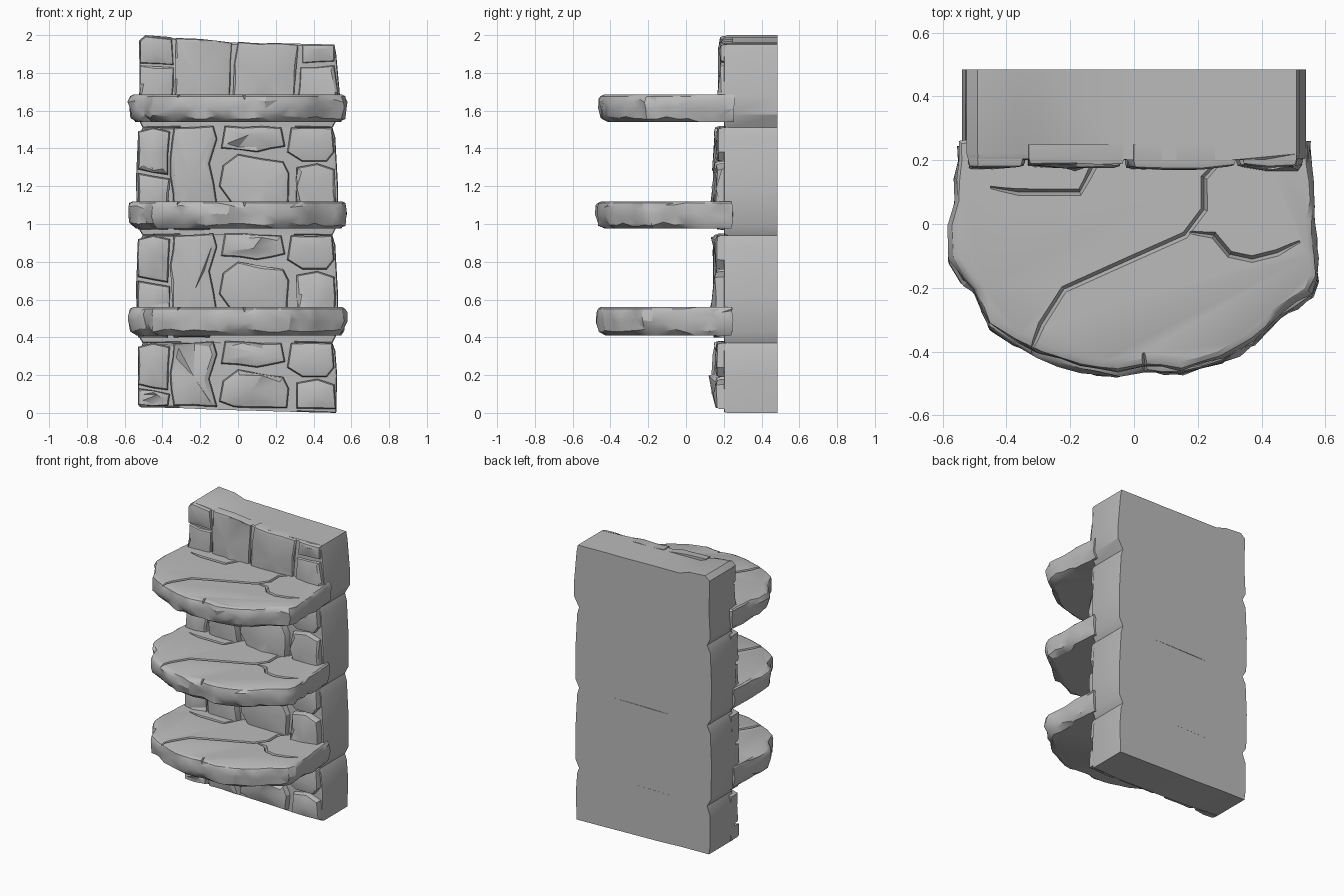
import bpy, bmesh, random
from mathutils import Vector

random.seed(4)
if "Cube" in bpy.data.objects:
    bpy.data.objects.remove(bpy.data.objects["Cube"])

stone = bpy.data.materials.new("grey_stone")
stone.use_nodes = True
GREY = (0.5, 0.5, 0.5, 1)
stone.diffuse_color = GREY
stone.node_tree.nodes["Principled BSDF"].inputs["Base Color"].default_value = GREY


def jit(amount):
    return random.uniform(-amount, amount)


def finish(name, bm, angle=0.5):
    bmesh.ops.recalc_face_normals(bm, faces=bm.faces)
    mesh = bpy.data.meshes.new(name)
    bm.to_mesh(mesh)
    bm.free()
    mesh.materials.append(stone)
    ob = bpy.data.objects.new(name, mesh)
    bpy.context.collection.objects.link(ob)
    bpy.ops.object.select_all(action="DESELECT")
    ob.select_set(True)
    bpy.context.view_layer.objects.active = ob
    bpy.ops.object.shade_smooth_by_angle(angle=angle)
    return ob


def densify(outline, step, rough):
    """Split long sides of an outline and roughen the new points."""
    pts = []
    for a, b in zip(outline, outline[1:] + outline[:1]):
        a, b = Vector(a), Vector(b)
        n = max(1, round((b - a).length / step))
        for i in range(n):
            p = a.lerp(b, i / n)
            pts.append(p + Vector((jit(rough), jit(rough))) if i else p)
    return pts


def block(name, outline, front, back, bevel, bulge=0.0, rough=0.005, step=0.1):
    """Upright stone: an x-z outline pulled forward, with a worn front edge."""
    bm = bmesh.new()
    pts = densify(outline, step, rough)
    rear = bm.faces.new([bm.verts.new((p.x, back, p.y)) for p in pts])
    ext = bmesh.ops.extrude_face_region(bm, geom=[rear], use_keep_orig=True)["geom"]
    cap = next(g for g in ext if isinstance(g, bmesh.types.BMFace))
    for v in cap.verts:
        v.co.y = front + jit(bulge * 0.5)
    bmesh.ops.bevel(bm, geom=list(cap.edges), offset=bevel, segments=2,
                    profile=0.6, affect="EDGES", clamp_overlap=True)
    if bulge:
        cap = max(bm.faces, key=lambda f: f.calc_area() if f.calc_center_median().y < front + 0.02 else 0)
        hub = bmesh.ops.poke(bm, faces=[cap])["verts"][0]
        hub.co += Vector((jit(0.03), -bulge * random.uniform(0.3, 1), jit(0.03)))
    return finish(name, bm)


# Wall body: four courses meeting in shallow side notches
def course(name, left, right, front=0.2):
    block(name, left + right[::-1], front, 0.485, 0.02, rough=0.002, step=0.2)


course("wall_course_bottom",
       [(-0.52, 0.03), (-0.53, 0.1), (-0.53, 0.3), (-0.505, 0.37)],
       [(0.52, 0), (0.525, 0.2), (0.515, 0.33), (0.5, 0.37)])
for i in range(2):
    z = 0.37 + 0.57 * i
    course(f"wall_course_middle_{i + 1}",
           [(-0.505, z), (-0.535, z + 0.05), (-0.54, z + 0.3), (-0.53, z + 0.52), (-0.505, z + 0.57)],
           [(0.5, z), (0.53, z + 0.06), (0.53, z + 0.25), (0.515, z + 0.52), (0.5, z + 0.57)])
course("wall_course_top",
       [(-0.505, 1.51), (-0.53, 1.56), (-0.52, 1.75), (-0.525, 1.97), (-0.49, 2), (-0.36, 1.99), (-0.29, 1.965)],
       [(0.5, 1.51), (0.54, 1.58), (0.54, 1.68), (0.52, 1.9), (0.51, 1.95), (0.3, 1.955), (0, 1.96)])

# Facing stones of one repeating course, heights measured from its seam
FACING = {
    "outer_low": [(-0.53, 0.02), (-0.37, 0.02), (-0.36, 0.29), (-0.53, 0.32)],
    "outer_high": [(-0.53, 0.34), (-0.37, 0.31), (-0.36, 0.54), (-0.45, 0.56), (-0.53, 0.54)],
    "tall": [(-0.34, 0.02), (-0.15, 0.02), (-0.11, 0.15), (-0.15, 0.37), (-0.11, 0.5),
             (-0.13, 0.57), (-0.34, 0.56), (-0.36, 0.4)],
    "centre_high": [(-0.09, 0.45), (0.1, 0.43), (0.25, 0.46), (0.23, 0.56), (-0.07, 0.57)],
    "centre_low": [(-0.1, 0.25), (-0.02, 0.14), (0.26, 0.1), (0.27, 0.32), (0.24, 0.38), (0, 0.42), (-0.08, 0.36)],
    "inner_high": [(0.26, 0.43), (0.34, 0.38), (0.47, 0.38), (0.51, 0.43), (0.5, 0.56), (0.28, 0.56)],
    "inner_low": [(0.31, 0.04), (0.52, 0.04), (0.51, 0.34), (0.42, 0.37), (0.31, 0.35)],
}
for n, base in enumerate((-0.19, 0.38, 0.95)):
    for part, outline in FACING.items():
        block(f"facing_{part}_{n + 1}", [(x, max(z + base, 0.03 - 0.02 * x)) for x, z in outline],
              0.155 + jit(0.008), 0.25, 0.028, bulge=0.015)

# Larger facing stones of the top course
TOP = {
    "outer_low": [(-0.52, 1.55), (-0.35, 1.55), (-0.34, 1.83), (-0.52, 1.84)],
    "outer_high": [(-0.52, 1.85), (-0.34, 1.84), (-0.35, 1.98), (-0.49, 1.995), (-0.52, 1.97)],
    "broad": [(-0.33, 1.55), (-0.06, 1.55), (-0.04, 1.75), (-0.03, 1.96), (-0.2, 1.98), (-0.33, 1.985)],
    "centre": [(-0.03, 1.55), (0.28, 1.55), (0.3, 1.72), (0.32, 1.95), (0, 1.965), (-0.02, 1.85)],
    "inner_low": [(0.31, 1.55), (0.53, 1.55), (0.53, 1.7), (0.51, 1.84), (0.33, 1.83)],
    "inner_high": [(0.34, 1.85), (0.51, 1.86), (0.51, 1.95), (0.34, 1.95)],
}
for part, outline in TOP.items():
    block(f"top_facing_{part}", outline, 0.18 + jit(0.006), 0.25, 0.022, bulge=0.012)

# Shelf outline and the cracks across its top, seen from above
SHELF = [(-0.55, 0.245), (-0.56, 0.06), (-0.585, -0.02), (-0.58, -0.12), (-0.54, -0.19), (-0.5, -0.22),
         (-0.46, -0.33), (-0.38, -0.38), (-0.3, -0.42), (-0.17, -0.465), (-0.05, -0.48), (0.03, -0.465),
         (0.15, -0.475), (0.28, -0.44), (0.38, -0.38), (0.46, -0.3), (0.56, -0.23), (0.58, -0.18),
         (0.57, 0), (0.55, 0.245)]
CRACKS = [
    [(-0.34, -0.45), (-0.29, -0.33), (-0.22, -0.22), (-0.02, -0.13), (0.16, -0.05),
     (0.22, 0.03), (0.22, 0.13), (0.35, 0.27)],
    [(-0.45, 0.1), (-0.36, 0.085), (-0.17, 0.085), (-0.13, 0.16), (-0.09, 0.22)],
    [(0.17, -0.04), (0.25, -0.05), (0.3, -0.11), (0.37, -0.125), (0.45, -0.105), (0.52, -0.07)],
    [(0.03, -0.42), (0.035, -0.46), (0.03, -0.52)],
]


def loft(bm, rings):
    """Skin a list of equal rings and cap both ends."""
    rows = [[bm.verts.new(p) for p in ring] for ring in rings]
    count = len(rows[0])
    for a, b in zip(rows, rows[1:]):
        for i in range(count):
            j = (i + 1) % count
            bm.faces.new((a[i], a[j], b[j], b[i]))
    bm.faces.new(rows[0])
    bm.faces.new(rows[-1])


def crack_cutter(path, top):
    """V-shaped wedge following a path, narrowing at both ends."""
    pts = [Vector((x, y, top)) for x, y in path]
    rings = []
    for i, p in enumerate(pts):
        along = (pts[min(i + 1, len(pts) - 1)] - pts[max(i - 1, 0)]).normalized()
        width = 0.009 if i in (0, len(pts) - 1) else 0.018
        side = along.cross(Vector((0, 0, 1))) * width
        up = Vector((0, 0, 0.02))
        rings.append([p + side + up, p - side + up, p - up * width * 80])
    bm = bmesh.new()
    loft(bm, rings)
    cutter = finish("crack_cutter", bm)
    cutter.hide_render = True
    return cutter


def shelf(name, low, high, shift):
    pts = densify(SHELF, 0.07, 0.004)
    thick = high - low
    rings = []
    # level up the edge, inset, chipping
    for level, inset, chip in ((0, 0.05, 0.004), (0.18, 0.014, 0.006), (0.5, 0.004, 0.008),
                               (0.8, 0.004, 0.007), (0.94, 0.012, 0.004), (1, 0.03, 0.003)):
        ring = []
        for p in pts:
            q = p * (1 - inset / p.length * (0.4 if p.y > 0 else 1))
            rise = jit(0.012) if 0 < level < 0.9 else 0
            ring.append((q.x + jit(chip), q.y + shift + jit(chip), low + thick * level + rise))
        rings.append(ring)
    bm = bmesh.new()
    loft(bm, rings)
    bmesh.ops.triangulate(bm, faces=[f for f in bm.faces if len(f.verts) == 4])
    ob = finish(name, bm)
    for path in CRACKS:
        cutter = crack_cutter([(x, y + shift) for x, y in path], high)
        cut = ob.modifiers.new("crack", "BOOLEAN")
        cut.operation, cut.solver, cut.object = "DIFFERENCE", "EXACT", cutter
        bpy.context.view_layer.objects.active = ob
        bpy.ops.object.modifier_apply(modifier=cut.name)
        bpy.data.objects.remove(cutter)
    ob.select_set(True)
    bpy.ops.object.shade_smooth_by_angle(angle=0.5)


shelf("shelf_bottom", 0.41, 0.56, 0)
shelf("shelf_middle", 0.975, 1.12, 0)
shelf("shelf_top", 1.54, 1.685, 0.015)
